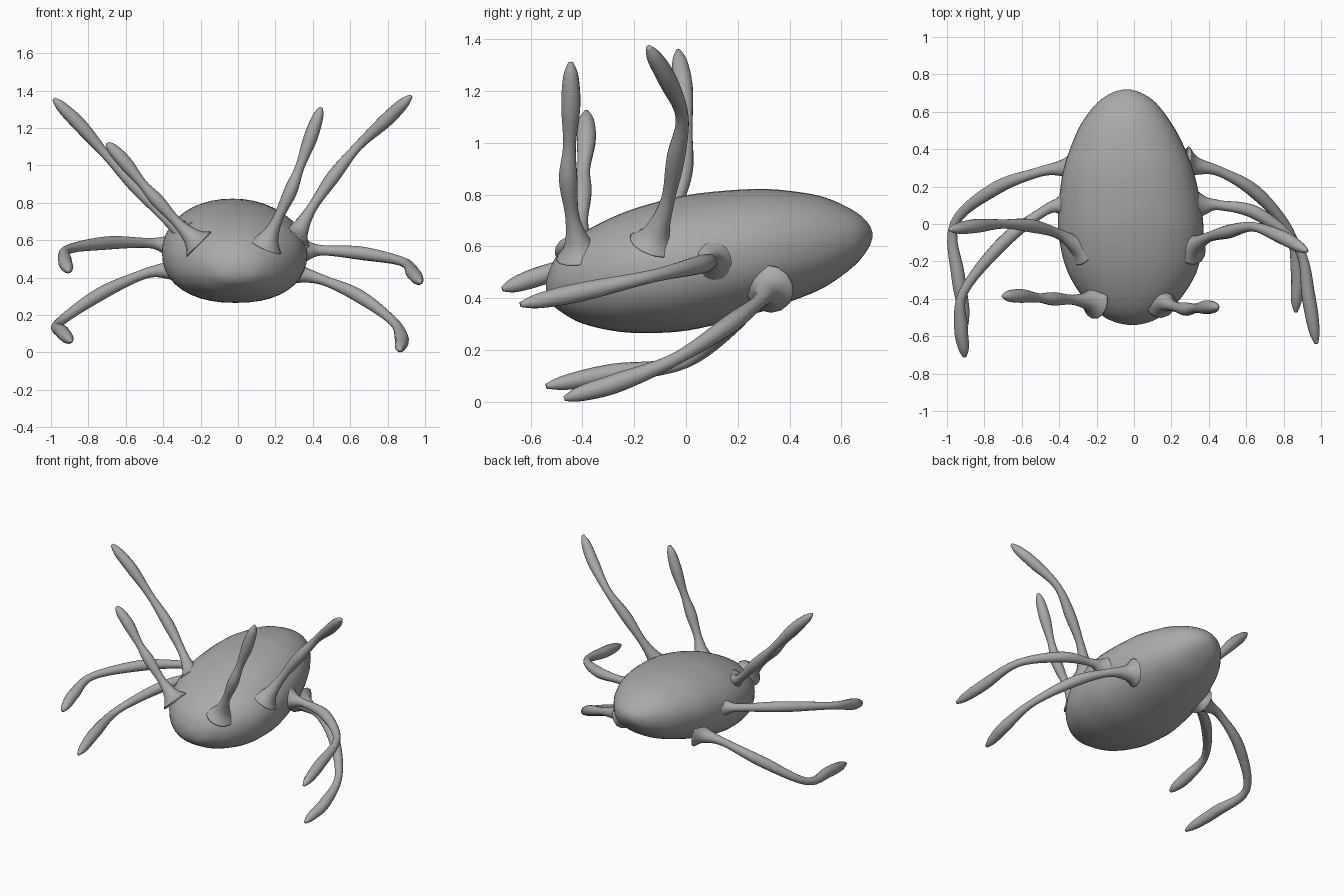
import bpy, bmesh, math
from mathutils import Vector

cube = bpy.data.objects.get("Cube")
if cube:
    bpy.data.objects.remove(cube, do_unlink=True)

grey = bpy.data.materials.new("plain_grey")
grey.use_nodes = True
colour = (0.4, 0.4, 0.4, 1)
grey.diffuse_color = colour
grey.node_tree.nodes["Principled BSDF"].inputs["Base Color"].default_value = colour


def interpolate(keys, t):
    """Smooth curve through evenly numbered keys (tuples or vectors)."""
    n = len(keys) - 1
    i = min(int(t), n - 1)
    f = t - i
    a, b, c, d = (keys[min(max(k, 0), n)] for k in (i - 1, i, i + 1, i + 2))
    return [0.5 * (2 * q + (r - p) * f + (2 * p - 5 * q + 4 * r - s) * f * f
                   + (3 * q - p - 3 * r + s) * f ** 3)
            for p, q, r, s in zip(a, b, c, d)]


def loft(name, rings):
    """Skin a list of rings and cap both ends."""
    bm = bmesh.new()
    loops = [[bm.verts.new(p) for p in ring] for ring in rings]
    n = len(loops[0])
    for a, b in zip(loops, loops[1:]):
        for i in range(n):
            j = (i + 1) % n
            bm.faces.new((a[i], a[j], b[j], b[i]))
    bm.faces.new(loops[0])
    bm.faces.new(loops[-1])
    bmesh.ops.recalc_face_normals(bm, faces=bm.faces)
    for f in bm.faces:
        f.smooth = True
    mesh = bpy.data.meshes.new(name)
    bm.to_mesh(mesh)
    bm.free()
    mesh.materials.append(grey)
    ob = bpy.data.objects.new(name, mesh)
    bpy.context.collection.objects.link(ob)
    return ob


# Egg-shaped body: y, centre x, half width, bottom z, top z
SECTIONS = [
    (-0.540, -0.01, 0.02, 0.425, 0.465),
    (-0.525, -0.01, 0.09, 0.385, 0.515),
    (-0.487, -0.01, 0.165, 0.350, 0.580),
    (-0.400, -0.01, 0.258, 0.302, 0.652),
    (-0.256, -0.01, 0.345, 0.270, 0.725),
    (-0.100, -0.015, 0.382, 0.266, 0.775),
    (0.050, -0.02, 0.386, 0.283, 0.805),
    (0.270, -0.03, 0.352, 0.341, 0.822),
    (0.420, -0.035, 0.300, 0.393, 0.812),
    (0.540, -0.04, 0.240, 0.445, 0.788),
    (0.650, -0.04, 0.155, 0.525, 0.737),
    (0.703, -0.04, 0.075, 0.590, 0.690),
    (0.720, -0.04, 0.015, 0.632, 0.655),
]


def body_ring(section, sides=40):
    y, cx, w, lo, hi = section
    ring = []
    for i in range(sides):
        a = 2 * math.pi * i / sides
        c, s = math.cos(a), math.sin(a)
        e = 0.88 if s < 0 else 0.97     # fuller belly, rounder back
        ring.append((cx + w * math.copysign(abs(c) ** e, c), y,
                     (lo + hi) / 2 + (hi - lo) / 2 * math.copysign(abs(s) ** e, s)))
    return ring


STEPS = 4
loft("body", [body_ring(interpolate(SECTIONS, k / STEPS))
              for k in range((len(SECTIONS) - 1) * STEPS + 1)])

# Limb thickness: root, flare, neck, upper swell, joint, lower swell, near tip, tip
RADII = [0.095, 0.05, 0.027, 0.036, 0.025, 0.037, 0.030, 0.010]


def leg(name, *points, sides=14, steps=6):
    pts = [Vector(p) for p in points]
    root = pts[0] - (pts[1] - pts[0]).normalized() * 0.06
    near_tip = pts[-2].lerp(pts[-1], 0.68)
    pts = [root] + pts[:-1] + [near_tip, pts[-1]]
    keys = [(*p, r) for p, r in zip(pts, RADII)]
    samples = [interpolate(keys, k / steps) for k in range((len(keys) - 1) * steps + 1)]
    centres = [Vector(s[:3]) for s in samples]
    side, rings = Vector((0, 1, 0.3)), []
    for i, c in enumerate(centres):
        d = (centres[min(i + 1, len(centres) - 1)] - centres[max(i - 1, 0)]).normalized()
        side = (side - d * side.dot(d)).normalized()   # carry the frame along the limb
        up = d.cross(side)
        r = samples[i][3]
        rings.append([c + (side * math.cos(a) + up * math.sin(a)) * r
                      for a in (2 * math.pi * k / sides for k in range(sides))])
    return loft(name, rings)


# Raised front and second pairs
leg("left_front_leg", (.17, -.42, .62), (.215, -.44, .72), (.28, -.455, .86),
    (.33, -.45, .99), (.385, -.445, 1.14), (.445, -.445, 1.31))
leg("right_front_leg", (-.25, -.41, .62), (-.33, -.405, .70), (-.43, -.40, .81),
    (-.51, -.395, .90), (-.60, -.385, 1.01), (-.70, -.385, 1.12))
leg("left_second_leg", (.33, -.11, .66), (.40, -.07, .78), (.51, -.04, .94),
    (.64, -.015, 1.10), (.79, -.07, 1.24), (.925, -.145, 1.37))
leg("right_second_leg", (-.31, -.11, .66), (-.41, -.05, .74), (-.55, -.01, .89),
    (-.70, 0, 1.05), (-.84, -.01, 1.21), (-.985, -.03, 1.355))

# Third pair, reaching sideways and forward
leg("left_third_leg", (.38, .10, .545), (.46, .10, .545), (.66, .055, .53),
    (.88, -.13, .485), (.935, -.40, .425), (.975, -.64, .375))
leg("right_third_leg", (-.39, .10, .575), (-.48, .07, .585), (-.70, -.10, .585),
    (-.91, -.36, .55), (-.925, -.55, .49), (-.905, -.71, .435))

# Rear pair, reaching down to the ground
leg("left_rear_leg", (.33, .31, .42), (.46, .28, .385), (.65, .17, .30),
    (.83, -.04, .165), (.875, -.26, .075), (.865, -.47, .012))
leg("right_rear_leg", (-.37, .30, .44), (-.50, .28, .42), (-.74, .19, .31),
    (-.96, 0, .155), (-.94, -.28, .11), (-.895, -.54, .06))
